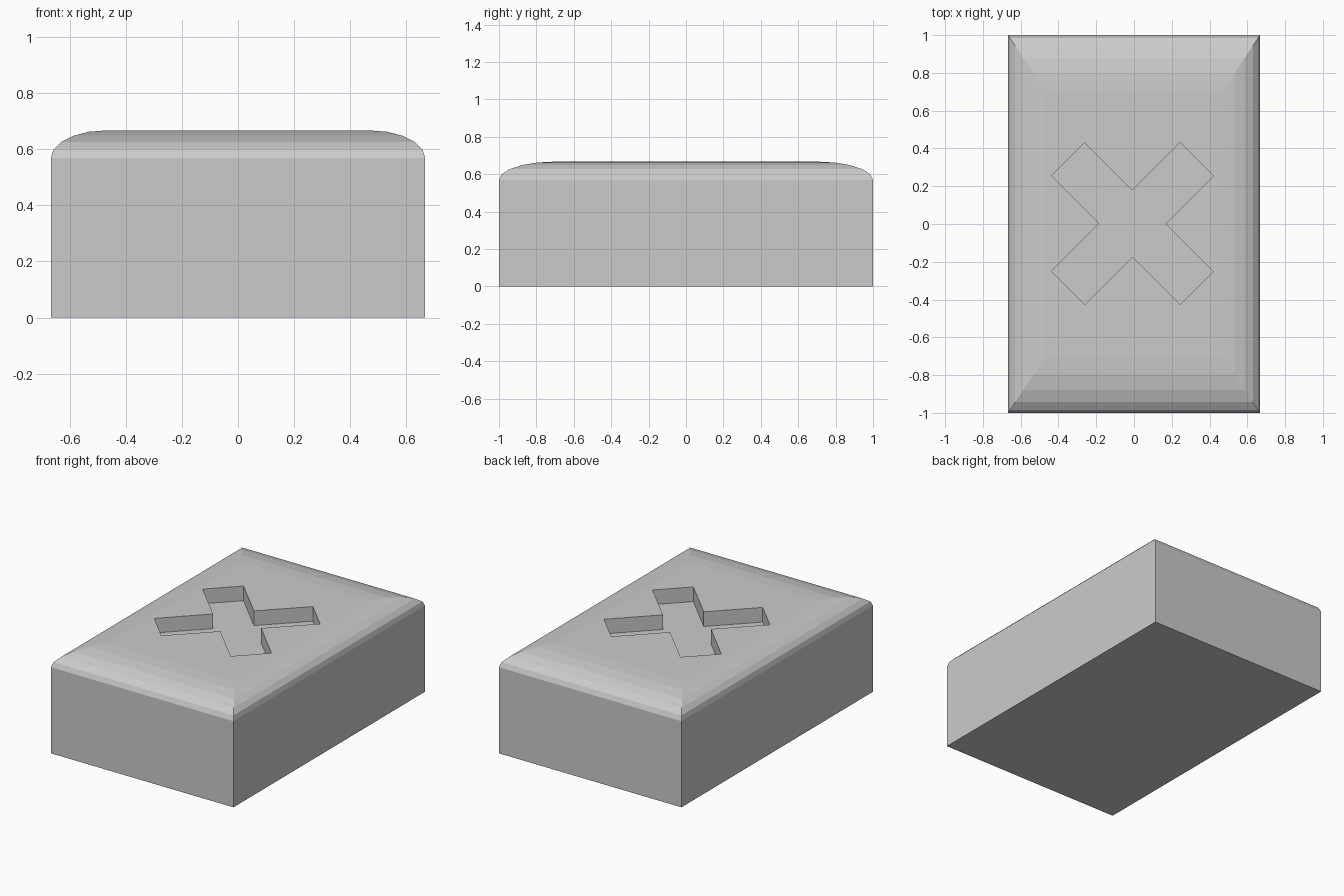
import bpy, bmesh
from math import sin, cos, pi, sqrt
from mathutils import Matrix, Vector

cube = bpy.data.objects.get("Cube")
if cube:
    bpy.data.objects.remove(cube, do_unlink=True)

HALF_X, HALF_Y, HEIGHT = 0.667, 1.0, 0.667
BEVEL = 0.295          # rounding as a share of each half size
STEPS = 5
FLOOR = 0.57           # height of the recess floor

grey = bpy.data.materials.new("plain grey")
grey.use_nodes = True
colour = (0.6, 0.6, 0.6, 1)
grey.diffuse_color = colour
grey.node_tree.nodes["Principled BSDF"].inputs["Base Color"].default_value = colour

bm = bmesh.new()


def ring(points, z):
    return [bm.verts.new((x, y, z)) for x, y in points]


def rectangle(scale, z):
    x, y = HALF_X * scale, HALF_Y * scale
    return ring([(-x, -y), (x, -y), (x, y), (-x, y)], z)


def bridge(low, high):
    n = len(low)
    for i in range(n):
        j = (i + 1) % n
        bm.faces.new((low[i], low[j], high[j], high[i]))


def loop_edges(verts):
    pairs = zip(verts, verts[1:] + verts[:1])
    return [bm.edges.get(p) or bm.edges.new(p) for p in pairs]


# Block: straight sides, then an elliptical shoulder with mitred corners
base = rectangle(1, 0)
bm.faces.new(base[::-1])
previous = base
rise = BEVEL * HEIGHT / 2
for k in range(STEPS + 1):
    a = k / STEPS * pi / 2
    current = rectangle(1 - BEVEL * (1 - cos(a)), HEIGHT - rise * (1 - sin(a)))
    bridge(previous, current)
    previous = current

# Diagonal cross: one arm's three corners, turned four times
WIDTH, REACH = 0.124, 0.482
outline = []
for q in range(4):
    turn = Matrix.Rotation(pi / 4 + q * pi / 2, 2)
    for p in ((REACH, -WIDTH), (REACH, WIDTH), (WIDTH, WIDTH)):
        v = turn @ Vector(p)
        outline.append((v.x - 0.008, v.y + 0.002))
rim = ring(outline, HEIGHT)
floor = ring(outline, FLOOR)

# Top surface around the cross, then the recess walls and floor
bmesh.ops.triangle_fill(bm, edges=loop_edges(previous) + loop_edges(rim),
                        use_beauty=True, normal=(0, 0, 1))
bridge(floor, rim)
bm.faces.new(floor)
bmesh.ops.recalc_face_normals(bm, faces=bm.faces)

mesh = bpy.data.meshes.new("block_with_cross_recess")
bm.to_mesh(mesh)
bm.free()
mesh.materials.append(grey)
block = bpy.data.objects.new("block_with_cross_recess", mesh)
bpy.context.collection.objects.link(block)
